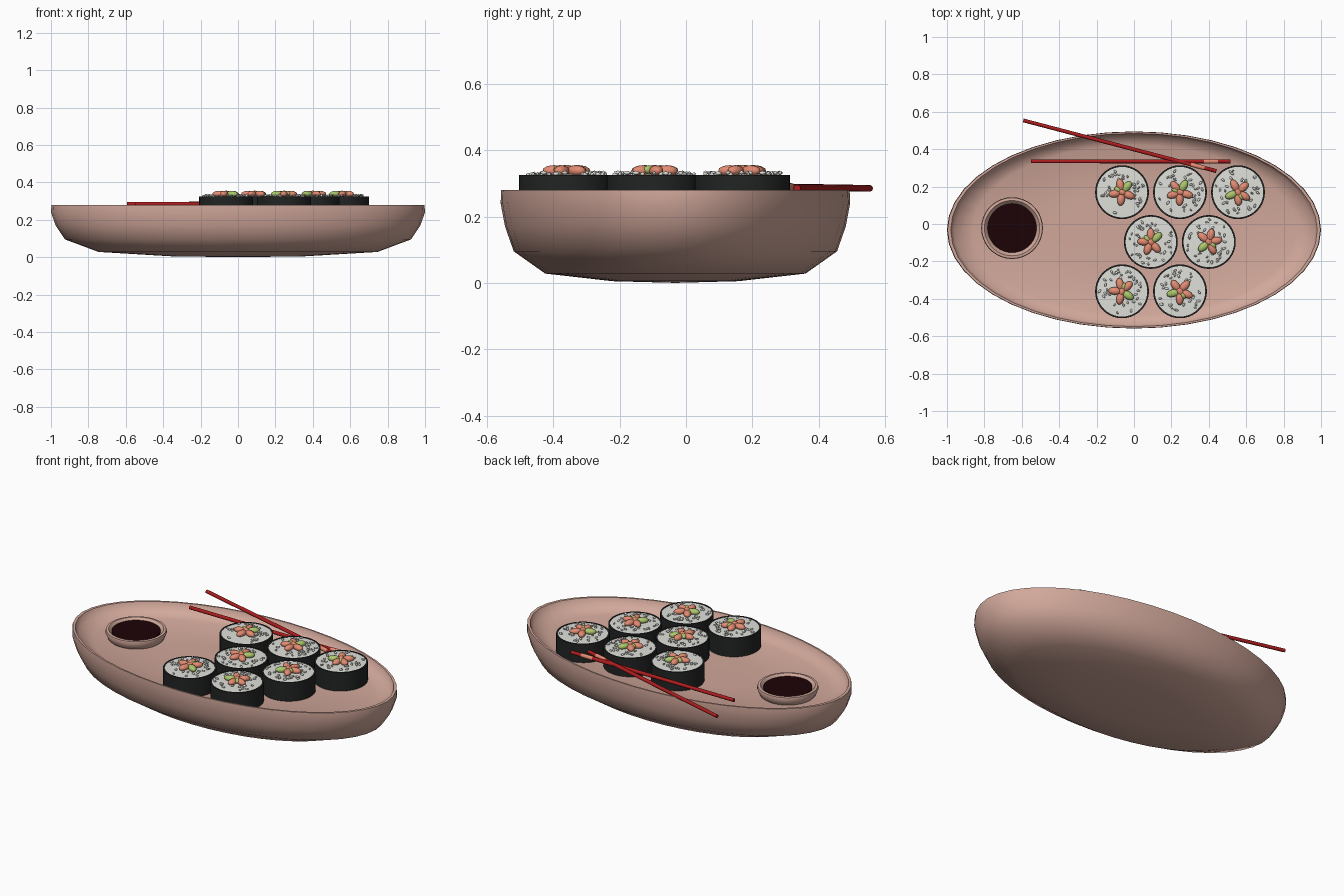
import bpy, bmesh, math, random
from mathutils import Matrix, Vector

cube = bpy.data.objects.get("Cube")
if cube:
    bpy.data.objects.remove(cube, do_unlink=True)
random.seed(4)
TAU = math.tau


def material(name, color):
    m = bpy.data.materials.new(name)
    m.use_nodes = True
    m.diffuse_color = (*color, 1)
    m.node_tree.nodes["Principled BSDF"].inputs["Base Color"].default_value = (*color, 1)
    return m


clay = material("dusty pink clay", (0.64, 0.39, 0.325))
seaweed = material("black seaweed", (0.016, 0.017, 0.017))
rice = material("white rice", (0.74, 0.75, 0.70))
salmon = material("salmon pink", (0.77, 0.26, 0.17))
avocado = material("avocado green", (0.41, 0.57, 0.15))
soy = material("dark soy", (0.012, 0.001, 0.002))
lacquer = material("red lacquer", (0.42, 0.012, 0.013))


def finish(name, bm, mats, angle=35):
    bmesh.ops.recalc_face_normals(bm, faces=bm.faces)
    me = bpy.data.meshes.new(name)
    bm.to_mesh(me)
    bm.free()
    for m in mats:
        me.materials.append(m)
    ob = bpy.data.objects.new(name, me)
    bpy.context.collection.objects.link(ob)
    bpy.ops.object.select_all(action='DESELECT')
    ob.select_set(True)
    bpy.context.view_layer.objects.active = ob
    bpy.ops.object.shade_smooth_by_angle(angle=math.radians(angle))
    return ob


def lathe(bm, profile, center, segments, squash=1.0, mat=0):
    """Revolve (radius, height) points; points of zero radius become poles."""
    cx, cy = center
    rings = []
    for r, z in profile:
        n = segments if r else 1
        rings.append([bm.verts.new((cx + r * math.cos(TAU * i / segments),
                                    cy + r * squash * math.sin(TAU * i / segments), z))
                      for i in range(n)])
    for a, b in zip(rings, rings[1:]):
        for i in range(segments):
            j = (i + 1) % segments
            corners = [a[i % len(a)], a[j % len(a)], b[j % len(b)], b[i % len(b)]]
            face = bm.faces.new(list(dict.fromkeys(corners)))
            face.material_index = mat


def blob(bm, loc, size, turn, mat=0, detail=1):
    """Ellipsoid lying flat and turned about z."""
    m = (Matrix.Translation(loc) @ Matrix.Rotation(turn, 4, 'Z')
         @ Matrix.Diagonal((*size, 1)))
    new = bmesh.ops.create_icosphere(bm, subdivisions=detail, radius=1, matrix=m)
    for f in {f for v in new["verts"] for f in v.link_faces}:
        f.material_index = mat


# Oval serving dish: outside from the base up, then over the rim to the floor
bm = bmesh.new()
lathe(bm, [(0, 0), (0.36, 0.005), (0.745, 0.028), (0.925, 0.095), (0.975, 0.17),
           (1.0, 0.24), (0.997, 0.28), (0.98, 0.28), (0.96, 0.24), (0.86, 0.216),
           (0.4, 0.213), (0, 0.213)],
      (0, -0.032), 44, squash=0.527)
finish("serving_dish", bm, [clay], 62)

# Sauce bowl and its sauce
spot = (-0.652, -0.022)
bm = bmesh.new()
lathe(bm, [(0, 0.19), (0.12, 0.19), (0.152, 0.22), (0.165, 0.25), (0.162, 0.266),
           (0.148, 0.268), (0.132, 0.252), (0.125, 0.235), (0, 0.23)], spot, 36)
finish("sauce_bowl", bm, [clay])
bm = bmesh.new()
lathe(bm, [(0, 0.24), (0.131, 0.24), (0.131, 0.258), (0, 0.258)], spot, 36)
finish("soy_sauce", bm, [soy])


def sushi_roll(index, x, y, green_angle):
    # Seaweed wrap with a thin raised lip
    bm = bmesh.new()
    lathe(bm, [(0, 0.18), (0.144, 0.18), (0.144, 0.325), (0.135, 0.325),
               (0.135, 0.30), (0, 0.30)], (x, y), 40)
    finish(f"seaweed_wrap_{index}", bm, [seaweed])
    # Rice disc with loose grains on top
    bm = bmesh.new()
    lathe(bm, [(0, 0.29), (0.135, 0.29), (0.135, 0.323), (0, 0.328)], (x, y), 40)
    for _ in range(36):
        a, r = random.uniform(0, TAU), random.uniform(0.065, 0.122)
        long = random.uniform(0.008, 0.013)
        blob(bm, (x + r * math.cos(a), y + r * math.sin(a), random.uniform(0.326, 0.333)),
             (long, long * 0.55, 0.006), random.uniform(0, TAU))
    finish(f"rice_{index}", bm, [rice], 50)
    # Filling pieces fanned around the middle, one avocado piece to each roll
    bm = bmesh.new()
    for k in range(5):
        a = math.radians(green_angle) + TAU * k / 5 + random.uniform(-0.2, 0.2)
        r = 0.038
        blob(bm, (x + r * math.cos(a), y + r * math.sin(a), 0.338),
             (0.036, 0.021, 0.017), a, int(k == 0), 2)
    blob(bm, (x, y, 0.342), (0.024, 0.017, 0.014), a, 0, 2)
    a = math.radians(green_angle) + TAU * 0.3
    blob(bm, (x + 0.026 * math.cos(a), y + 0.026 * math.sin(a), 0.341),
         (0.022, 0.014, 0.014), a, 1, 2)
    finish(f"filling_{index}", bm, [salmon, avocado], 60)


# Three staggered rows of rolls, with the direction of each avocado piece
rows = [(0.17, -0.064, (40, 50, 195)), (-0.096, 0.09, (30, 215)),
        (-0.36, -0.064, (-35, 200))]
index = 1
for row_y, first_x, angles in rows:
    for i, green_angle in enumerate(angles):
        sushi_roll(index, first_x + 0.31 * i, row_y, green_angle)
        index += 1


def chopstick(name, start, end):
    # Tapered round stick with a pale band near the tip
    a, b = Vector(start), Vector(end)
    length = (b - a).length
    bm = bmesh.new()
    lathe(bm, [(0, 0), (0.010, 0), (0.0105, length - 0.14)], (0, 0), 12)
    lathe(bm, [(0.0105, length - 0.14), (0.012, length - 0.135),
               (0.012, length - 0.07), (0.0105, length - 0.065)], (0, 0), 12, mat=1)
    lathe(bm, [(0.0105, length - 0.065), (0.0105, length), (0, length)], (0, 0), 12)
    bmesh.ops.remove_doubles(bm, verts=bm.verts, dist=0.0001)
    turn = (b - a).to_track_quat('Z', 'Y').to_matrix().to_4x4()
    bm.transform(Matrix.Translation(a) @ turn)
    finish(name, bm, [lacquer, salmon])


chopstick("chopstick_straight", (-0.55, 0.335, 0.285), (0.515, 0.335, 0.285))
chopstick("chopstick_crossed", (-0.592, 0.554, 0.285), (0.44, 0.283, 0.289))
